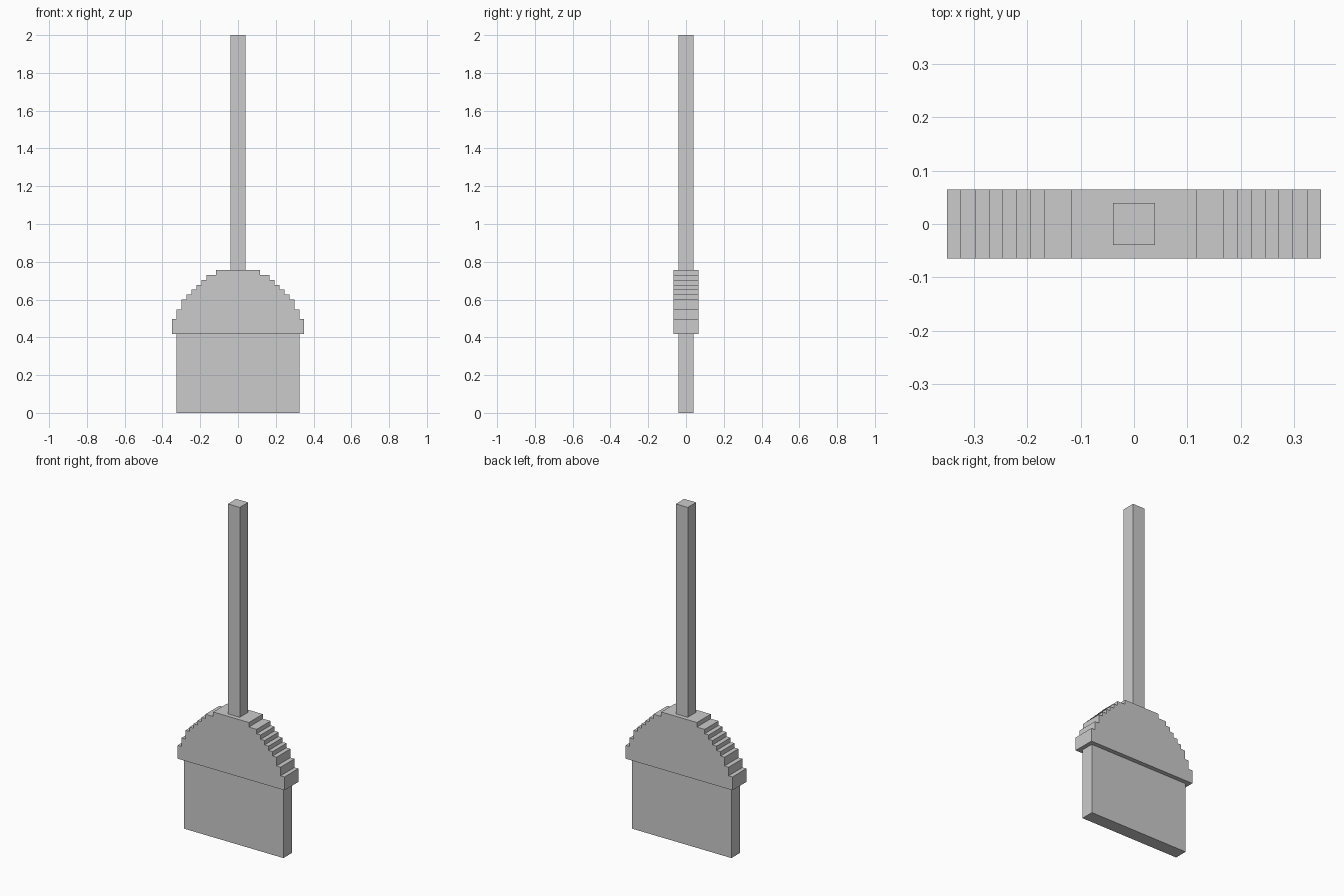
import bpy
import bmesh

if "Cube" in bpy.data.objects:
    bpy.data.objects.remove(bpy.data.objects["Cube"])


def make_object(name, bm):
    bmesh.ops.recalc_face_normals(bm, faces=bm.faces)
    mesh = bpy.data.meshes.new(name)
    bm.to_mesh(mesh)
    bm.free()
    obj = bpy.data.objects.new(name, mesh)
    bpy.context.collection.objects.link(obj)
    return obj


def prism(name, outline, half_depth):
    """Extrude an x-z outline symmetrically along y."""
    bm = bmesh.new()
    face = bm.faces.new([bm.verts.new((x, -half_depth, z)) for x, z in outline])
    ext = bmesh.ops.extrude_face_region(bm, geom=[face])
    moved = [g for g in ext["geom"] if isinstance(g, bmesh.types.BMVert)]
    bmesh.ops.translate(bm, verts=moved, vec=(0, 2 * half_depth, 0))
    return make_object(name, bm)


def block(name, half_x, half_y, z0, z1):
    outline = [(-half_x, z0), (half_x, z0), (half_x, z1), (-half_x, z1)]
    return prism(name, outline, half_y)


HEAD_BOTTOM, HEAD_TOP = 0.418, 0.757

# Bristles and handle
block("bristles", 0.325, 0.039, 0.0, HEAD_BOTTOM)
block("handle", 0.039, 0.039, HEAD_TOP, 2.0)

# Stepped head: (half width, top height) of each step, bottom to top
steps = [(0.350, 0.497), (0.325, 0.548), (0.298, 0.600),
         (0.272, 0.626), (0.246, 0.652), (0.220, 0.678),
         (0.194, 0.704), (0.168, 0.730), (0.117, HEAD_TOP)]
right, z = [], HEAD_BOTTOM
for half_width, top in steps:
    right += [(half_width, z), (half_width, top)]
    z = top
left = [(-x, h) for x, h in reversed(right)]
prism("head", right + left, 0.065)
